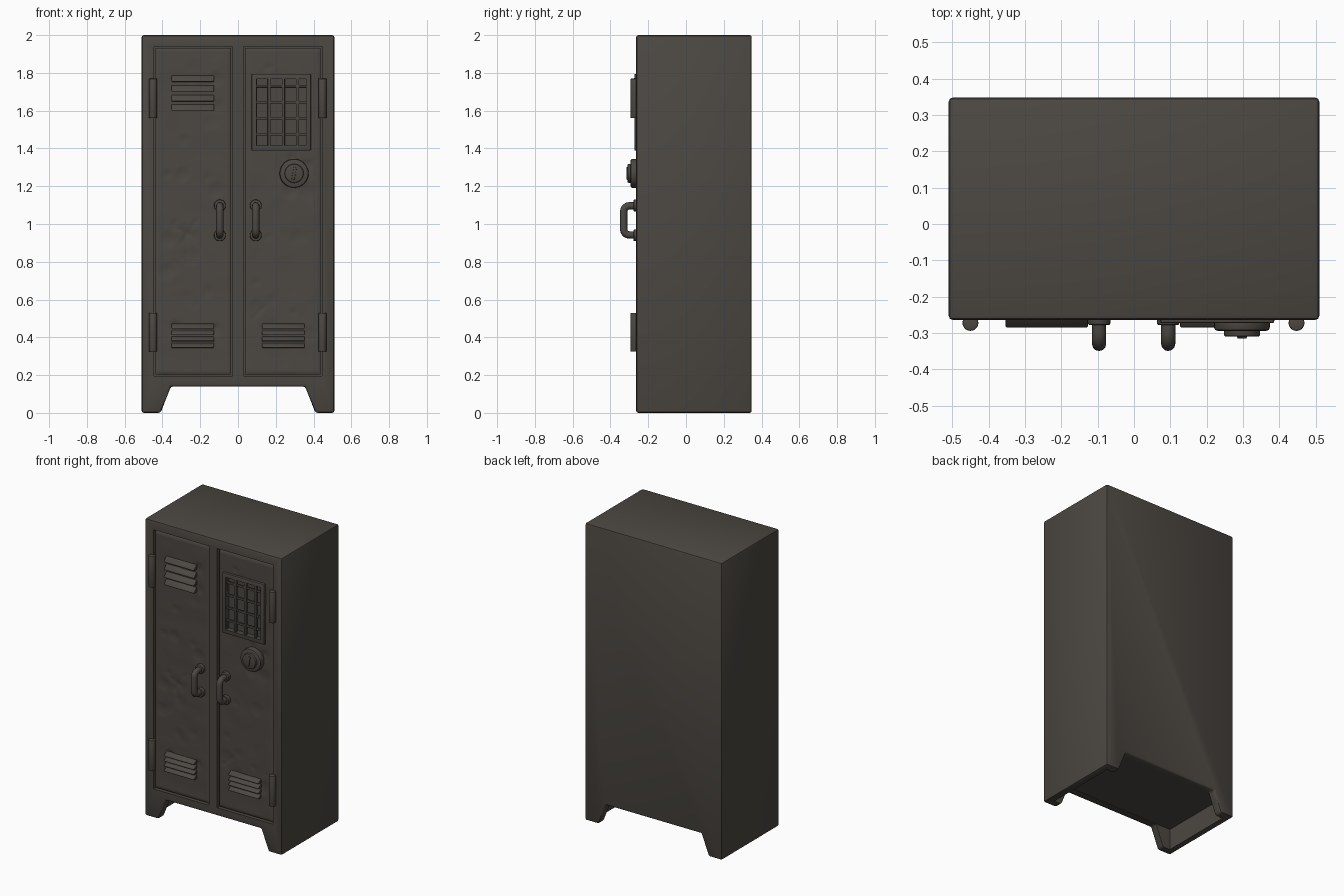
import bpy, bmesh, math, random
from mathutils import Vector, noise

if "Cube" in bpy.data.objects:
    bpy.data.objects.remove(bpy.data.objects["Cube"])

random.seed(4)
metal = bpy.data.materials.new("dark_weathered_metal")
metal.diffuse_color = (0.072, 0.064, 0.054, 1)
metal.use_nodes = True
metal.node_tree.nodes["Principled BSDF"].inputs["Base Color"].default_value = metal.diffuse_color

FRONT, BACK = -0.264, 0.348


def add(name, bm, bevel=0.0, cutters=(), segments=2):
    """Turn a bmesh into a finished, bevelled, smooth-shaded part."""
    bmesh.ops.recalc_face_normals(bm, faces=bm.faces)
    me = bpy.data.meshes.new(name)
    bm.to_mesh(me)
    bm.free()
    me.materials.append(metal)
    ob = bpy.data.objects.new(name, me)
    bpy.context.collection.objects.link(ob)
    if bevel:
        m = ob.modifiers.new("bevel", 'BEVEL')
        m.width, m.segments = bevel, segments
        m.limit_method, m.angle_limit = 'ANGLE', math.radians(40)
    for c in cutters:
        m = ob.modifiers.new("cut", 'BOOLEAN')
        m.operation, m.object, m.solver = 'DIFFERENCE', c, 'EXACT'
    bpy.ops.object.select_all(action='DESELECT')
    ob.select_set(True)
    bpy.context.view_layer.objects.active = ob
    bpy.ops.object.convert(target='MESH')
    bpy.ops.object.shade_smooth_by_angle(angle=math.radians(35))
    for c in cutters:
        bpy.data.objects.remove(c)
    return ob


def box_bm(x0, x1, y0, y1, z0, z1):
    bm = bmesh.new()
    bmesh.ops.create_cube(bm, size=1)
    for v in bm.verts:
        v.co = (x0 if v.co.x < 0 else x1, y0 if v.co.y < 0 else y1, z0 if v.co.z < 0 else z1)
    return bm


def cutter(*b):
    bm = box_bm(*b)
    ob = add("cutter", bm)
    ob.hide_render = True
    return ob


def prism_bm(pts, axis, a, b):
    """Extrude a closed profile from a to b; axis 'y' uses (x, z), 'x' uses (y, z)."""
    place = (lambda p, t: (p[0], t, p[1])) if axis == 'y' else (lambda p, t: (t, p[0], p[1]))
    bm = bmesh.new()
    f = bm.faces.new([bm.verts.new(place(p, a)) for p in pts])
    ext = bmesh.ops.extrude_face_region(bm, geom=[f])
    d = Vector((0, b - a, 0)) if axis == 'y' else Vector((b - a, 0, 0))
    bmesh.ops.translate(bm, verts=[v for v in ext["geom"] if isinstance(v, bmesh.types.BMVert)], vec=d)
    return bm


def disc(name, x, z, r, y0, y1, bevel=0.005, sides=32):
    pts = [(x + r * math.cos(2 * math.pi * i / sides), z + r * math.sin(2 * math.pi * i / sides))
           for i in range(sides)]
    return add(name, prism_bm(pts, 'y', y0, y1), bevel)


# Cabinet shell with cut-out feet, hollow underside and door pockets
half = [(0.355, 0.14), (0.41, 0.0), (0.51, 0.0), (0.51, 2.0)]
outline = half + [(-x, z) for x, z in reversed(half)]
cuts = [cutter(-0.465, 0.465, -0.21, 0.295, -0.1, 0.143)]
cuts += [cutter(a, b, -0.4, FRONT + 0.03, 0.195, 1.94) for a, b in ((-0.445, -0.03), (0.03, 0.445))]
add("cabinet_shell", prism_bm(outline, 'y', FRONT, BACK), 0.012, cuts)


def seg_dist(p, a, b):
    d = b - a
    t = max(0, min(1, (p - a).dot(d) / d.length_squared))
    return (p - a - d * t).length


# Doors: fine grid fronts with shallow dents and scratches
scratches = [(Vector(a), Vector(b)) for a, b in (
    ((-0.33, 0.98), (-0.25, 0.94)), ((-0.28, 0.99), (-0.27, 0.84)),
    ((-0.30, 0.90), (-0.22, 1.02)), ((0.08, 0.50), (0.14, 0.56)))]


def door(name, x0, x1, cutters):
    z0, z1, y = 0.202, 1.933, FRONT + 0.007
    nx, nz = 36, 150
    dents = [(Vector((random.uniform(x0 + .05, x1 - .05), random.uniform(z0 + .1, z1 - .1))),
              random.uniform(0.02, 0.05), random.uniform(0.002, 0.005)) for _ in range(22)]
    bm = bmesh.new()
    grid = []
    for j in range(nz + 1):
        row = []
        for i in range(nx + 1):
            p = Vector((x0 + (x1 - x0) * i / nx, z0 + (z1 - z0) * j / nz))
            d = 0.002 * noise.noise(Vector((p.x * 9, 0, p.y * 9)))
            d += sum(k * max(0, 1 - ((p - c).length / r) ** 2) for c, r, k in dents)
            d += sum(0.004 * max(0, 1 - seg_dist(p, a, b) / 0.014) for a, b in scratches)
            if i in (0, nx) or j in (0, nz):
                d = 0.006
            row.append(bm.verts.new((p.x, y + min(d, 0.008), p.y)))
        grid.append(row)
    for j in range(nz):
        for i in range(nx):
            bm.faces.new((grid[j][i], grid[j][i + 1], grid[j + 1][i + 1], grid[j + 1][i]))
    rim = [e for e in bm.edges if e.is_boundary]
    ext = bmesh.ops.extrude_edge_only(bm, edges=rim)["geom"]
    for v in ext:
        if isinstance(v, bmesh.types.BMVert):
            v.co.y = FRONT + 0.035
    bmesh.ops.holes_fill(bm, edges=[e for e in bm.edges if e.is_boundary], sides=0)
    add(name, bm, 0, cutters)


door("left_door", -0.438, -0.037, [])
door("right_door", 0.037, 0.438, [cutter(0.10, 0.36, -0.4, FRONT + 0.027, 1.415, 1.768)])

# Barred window in the right door
wx0, wx1, wz0, wz1 = 0.072, 0.386, 1.388, 1.795
add("window_frame", box_bm(wx0, wx1, FRONT - 0.009, FRONT + 0.02, wz0, wz1), 0.006,
    [cutter(wx0 + 0.027, wx1 - 0.027, -0.5, 0, wz0 + 0.027, wz1 - 0.027)])
for x in (0.165, 0.24, 0.315):
    add("window_bar_upright", box_bm(x - .008, x + .008, FRONT - .004, FRONT + .012, 1.40, 1.78), 0.004)
for z in (1.475, 1.56, 1.645, 1.73):
    add("window_bar_cross", box_bm(0.085, 0.373, FRONT - .001, FRONT + .014, z - .007, z + .007), 0.004)

# Louvre vents
for x, zs in ((-0.24, (1.765, 1.713, 1.661, 1.612)),
              (-0.24, (0.458, 0.424, 0.390, 0.356)),
              (0.24, (0.458, 0.424, 0.390, 0.356))):
    tall = 0.021 if zs[0] > 1 else 0.014
    for z in zs:
        prof = [(FRONT + .02, z + tall), (FRONT + .003, z + tall), (FRONT - .021, z - .004),
                (FRONT - .021, z - .012), (FRONT + .02, z - .012)]
        add("vent_louvre", prism_bm(prof, 'x', x - 0.113, x + 0.113), 0.005)

# Hinge barrels
for x in (-0.45, 0.447):
    for z0, z1 in ((0.325, 0.53), (1.56, 1.77)):
        bm = bmesh.new()
        bmesh.ops.create_cone(bm, cap_ends=True, segments=20, radius1=0.022, radius2=0.022, depth=z1 - z0)
        bmesh.ops.translate(bm, verts=bm.verts, vec=(x, FRONT - 0.008, (z0 + z1) / 2))
        add("hinge_barrel", bm, 0.004)

# Pull handles: bent tube on two round feet
for x in (-0.096, 0.094):
    cu = bpy.data.curves.new("pull_handle", 'CURVE')
    cu.dimensions, cu.bevel_depth, cu.bevel_resolution = '3D', 0.0195, 4
    sp = cu.splines.new('POLY')
    yo, r, path = -0.330, 0.03, [(-0.25, 1.096)]
    for zc, start in ((1.096 - r, 0), (0.942 + r, 90)):
        for k in range(6):
            a = math.radians(start + 18 * k)
            path.append((yo + r - r * math.sin(a), zc + r * math.cos(a)))
    path.append((-0.25, 0.942))
    sp.points.add(len(path) - 1)
    for pt, (y, z) in zip(sp.points, path):
        pt.co = (x, y, z, 1)
    cu.materials.append(metal)
    ob = bpy.data.objects.new("pull_handle", cu)
    bpy.context.collection.objects.link(ob)
    bpy.ops.object.select_all(action='DESELECT')
    ob.select_set(True)
    bpy.context.view_layer.objects.active = ob
    bpy.ops.object.convert(target='MESH')
    bpy.ops.object.shade_smooth_by_angle(angle=math.radians(40))
    for z in (1.098, 0.940):
        disc("handle_foot", x, z, 0.031, FRONT - 0.014, FRONT + 0.02)

# Round lock: flange, raised ring, keyed plug
lx, lz = 0.297, 1.268
disc("lock_flange", lx, lz, 0.077, FRONT - 0.03, FRONT + 0.02, 0.01)
disc("lock_ring", lx, lz, 0.05, FRONT - 0.046, FRONT, 0.006)
ang = math.radians(80)
bm = box_bm(-0.034, 0.034, FRONT - 0.051, FRONT - 0.03, -0.008, 0.008)
for v in bm.verts:
    x, z = v.co.x, v.co.z
    v.co.x, v.co.z = lx + x * math.cos(ang) - z * math.sin(ang), lz + x * math.sin(ang) + z * math.cos(ang)
add("lock_key_bar", bm, 0.003)
